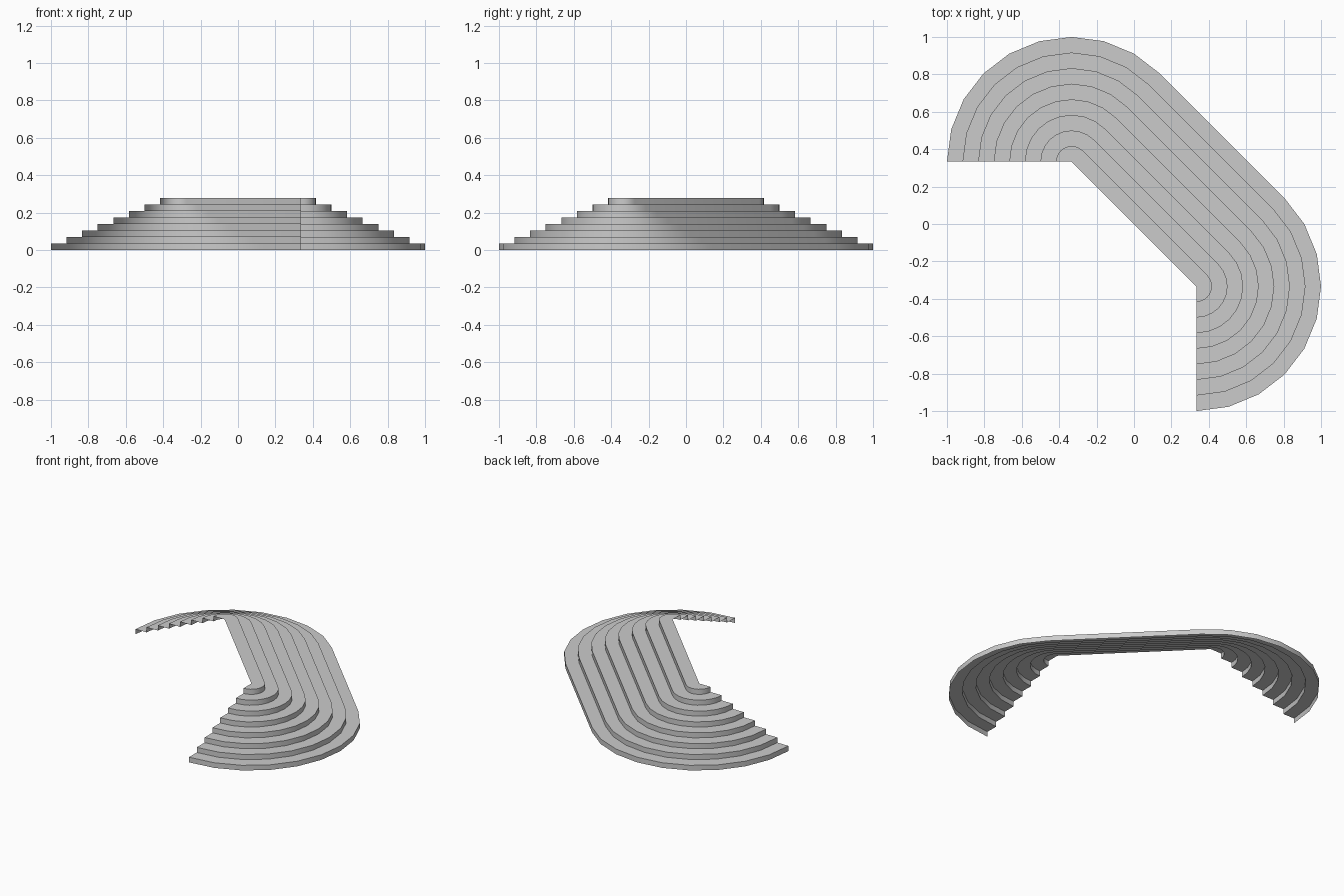
import bpy, bmesh, math

cube = bpy.data.objects.get("Cube")
if cube:
    bpy.data.objects.remove(cube, do_unlink=True)

STEPS = 8
RADIUS = 2 / 3
HEIGHT = 0.278
CORNER = 1 / 3
ARC_SEGMENTS = 9

# Plain concrete grey
grey = bpy.data.materials.new("light_grey")
grey.use_nodes = True
colour = (0.6, 0.6, 0.6, 1)
grey.diffuse_color = colour
grey.node_tree.nodes["Principled BSDF"].inputs["Base Color"].default_value = colour

# Stair profile: (distance from the inner edge, height), riser then tread
profile = []
for i in range(STEPS):
    r = RADIUS * (STEPS - i) / STEPS
    profile += [(r, HEIGHT * i / STEPS), (r, HEIGHT * (i + 1) / STEPS)]
profile.append((0, HEIGHT))

# Path: an arc round each corner, joined by the straight diagonal flight
path = []
for cx, cy, start in ((-CORNER, CORNER, 180), (CORNER, -CORNER, 45)):
    for k in range(ARC_SEGMENTS + 1):
        path.append((cx, cy, math.radians(start - 135 * k / ARC_SEGMENTS)))

# Sweep the profile along the path as an open shell
bm = bmesh.new()
rows = [[bm.verts.new((cx + r * math.cos(a), cy + r * math.sin(a), z))
         for r, z in profile] for cx, cy, a in path]
for row, following in zip(rows, rows[1:]):
    for j in range(len(profile) - 1):
        bm.faces.new((row[j], row[j + 1], following[j + 1], following[j]))
bmesh.ops.remove_doubles(bm, verts=bm.verts, dist=0.0001)

mesh = bpy.data.meshes.new("corner_steps")
bm.to_mesh(mesh)
bm.free()
mesh.materials.append(grey)
steps = bpy.data.objects.new("corner_steps", mesh)
bpy.context.collection.objects.link(steps)

# Rounded risers, crisp step edges
bpy.ops.object.select_all(action='DESELECT')
steps.select_set(True)
bpy.context.view_layer.objects.active = steps
bpy.ops.object.shade_smooth_by_angle(angle=math.radians(30))
